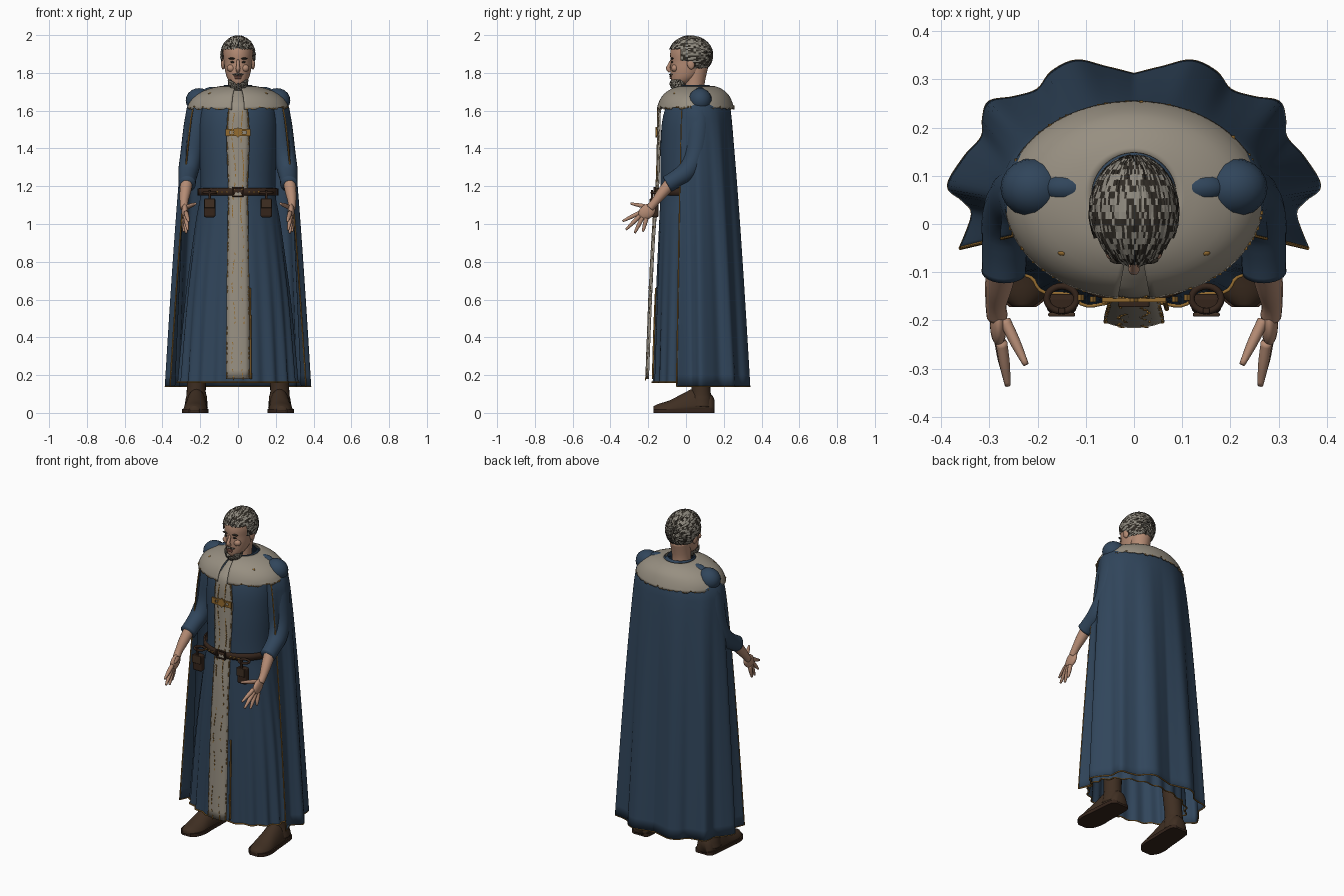
import bpy, bmesh, math, random
from math import sin, cos, pi, radians
from mathutils import Vector as V, Matrix

random.seed(4)
if "Cube" in bpy.data.objects:
    bpy.data.objects.remove(bpy.data.objects["Cube"])


def material(name, r, g, b):
    m = bpy.data.materials.new(name)
    m.use_nodes = True
    m.diffuse_color = (r, g, b, 1)
    m.node_tree.nodes["Principled BSDF"].inputs["Base Color"].default_value = (r, g, b, 1)
    return m


blue = material("blue wool", .03, .06, .105)
fur = material("pale grey fur", .31, .275, .22)
gold = material("gold trim", .3, .15, .03)
boot = material("boot brown", .05, .028, .016)
leather = material("dark leather", .035, .018, .011)
skin = material("skin", .46, .26, .175)
lip = material("lip", .3, .13, .095)
dark_hair = material("dark hair", .03, .025, .019)
grey_hair = material("grey hair", .27, .25, .21)


def finish(name, bm, mats, smooth=True, solid=0):
    bmesh.ops.recalc_face_normals(bm, faces=bm.faces)
    me = bpy.data.meshes.new(name)
    bm.to_mesh(me)
    bm.free()
    for m in mats if isinstance(mats, list) else [mats]:
        me.materials.append(m)
    ob = bpy.data.objects.new(name, me)
    bpy.context.collection.objects.link(ob)
    for p in me.polygons:
        p.use_smooth = smooth
    if solid:
        mod = ob.modifiers.new("thickness", 'SOLIDIFY')
        mod.thickness = solid
        mod.offset = 0
    return ob


def loft(name, rings, mat, closed=True, caps=False, solid=0, smooth=True):
    bm = bmesh.new()
    rows = [[bm.verts.new(p) for p in r] for r in rings]
    n = len(rows[0])
    for a, b in zip(rows, rows[1:]):
        for i in range(n if closed else n - 1):
            j = (i + 1) % n
            bm.faces.new((a[i], a[j], b[j], b[i]))
    if caps:
        bm.faces.new(rows[0])
        bm.faces.new(rows[-1])
    return finish(name, bm, mat, smooth, solid)


def oval(z, rx, ry, cy=0, cx=0, n=48, wave=0, count=20):
    return [V((cx + rx * sin(a) * (1 + wave * cos(count * a)),
               cy - ry * cos(a) * (1 + wave * cos(count * a)), z))
            for a in (2 * pi * i / n for i in range(n))]


def spline(pts, k):
    # Smooth interpolation through equal-length tuples, k samples a span
    out = []
    for i in range(len(pts) - 1):
        q = [pts[max(0, min(len(pts) - 1, i + d))] for d in (-1, 0, 1, 2)]
        for s in range(k):
            t = s / k
            out.append([b + .5 * t * (c - a + t * (2*a - 5*b + 4*c - d + t * (3*(b - c) + d - a)))
                        for a, b, c, d in zip(*q)])
    return out + [list(pts[-1])]


def tube(name, pts, mat, n=12, ref=(1, 0, 0), k=4):
    # Points are (x, y, z, radius)
    pts = spline(pts, k) if k > 1 else pts
    rings = []
    for i, p in enumerate(pts):
        t = (V(pts[min(i + 1, len(pts) - 1)][:3]) - V(pts[max(i - 1, 0)][:3])).normalized()
        u = (V(ref) - t * t.dot(V(ref))).normalized()
        w = t.cross(u)
        rings.append([V(p[:3]) + p[3] * (u * cos(a) + w * sin(a)) for a in (2*pi*j/n for j in range(n))])
    return loft(name, rings, mat, caps=True)


def ball(name, c, r, mat, tilt=0, seg=20):
    bm = bmesh.new()
    m = Matrix.Translation(c) @ Matrix.Rotation(tilt, 4, 'X') @ Matrix.Diagonal((*r, 1))
    bmesh.ops.create_uvsphere(bm, u_segments=seg, v_segments=seg // 2, radius=1, matrix=m)
    return finish(name, bm, mat)


def boxes(name, items, mat, bevel=0):
    # Items are (centre, size, turn about y)
    bm = bmesh.new()
    for c, s, turn in items:
        m = Matrix.Translation(c) @ Matrix.Rotation(turn, 4, 'Y') @ Matrix.Diagonal((*s, 1))
        bmesh.ops.create_cube(bm, size=1, matrix=m)
    if bevel:
        bmesh.ops.bevel(bm, geom=bm.edges[:], offset=bevel, segments=3, affect='EDGES', profile=.5)
    return finish(name, bm, mat, False)


def tufts(name, c, r, keep):
    # Rough strands running front to back, mixed dark and grey
    bm = bmesh.new()
    m = Matrix.Translation(c) @ Matrix.Diagonal((*r, 1)) @ Matrix.Rotation(pi / 2, 4, 'X')
    bmesh.ops.create_uvsphere(bm, u_segments=110, v_segments=26, radius=1, matrix=m)
    for v in bm.verts:
        v.co = V(c) + (v.co - V(c)) * random.uniform(.965, 1.0)
    bmesh.ops.delete(bm, geom=[f for f in bm.faces if not keep(f.calc_center_median())], context='FACES')
    for f in bm.faces:
        f.material_index = int(random.random() < .5)
    return finish(name, bm, [dark_hair, grey_hair], False)


# Robe with folds that deepen toward the hem
robe_shape = [(.16, .31, .195, .025), (.6, .275, .185, .028), (1.0, .225, .172, .03), (1.17, .198, .165, .03),
              (1.4, .205, .17, .035), (1.55, .205, .165, .04), (1.64, .18, .145, .05), (1.695, .1, .1, .058),
              (1.735, .075, .08, .045)]
rows = spline(robe_shape, 5)
loft("robe", [oval(z, rx, ry, cy, n=144, wave=.035 * max(0, 1.1 - z)) for z, rx, ry, cy in rows], blue)
hem = oval(.162, .313, .198, .025, n=144, wave=.033)
tube("robe_hem_trim", [(*p, .004) for p in hem + hem[:1]], gold, 6, (0, 0, 1), 1)

# Cape: a smooth shoulder arc that opens into a fluted hem
half_hem = spline([(0, .31), (.06, .325), (.12, .338), (.17, .315), (.2, .278), (.25, .262), (.3, .253),
                   (.312, .22), (.315, .18), (.35, .14), (.385, .08), (.355, .05), (.335, .02), (.36, -.05)], 5)
last = len(half_hem) - 1


def cape_point(i, z, shrink=1):
    hx, hy = half_hem[abs(i)]
    a = radians(118) * abs(i) / last
    tx, ty = .268 * sin(a) * shrink, .06 + .172 * cos(a) * shrink
    w = max(0, (1.62 - z) / 1.48) ** .75
    return V(((tx + (hx - tx) * w) * (1 if i >= 0 else -1), ty + (hy - ty) * w, z))


span = range(-last, last + 1)
heights = [.14 + 1.48 * i / 24 for i in range(25)]
loft("cape", [[cape_point(i, z) for i in span] for z in heights]
     + [[cape_point(i, 1.66, .9) for i in span], [cape_point(i, 1.69, .7) for i in span]],
     blue, closed=False, solid=.005)
tube("cape_hem_trim", [(*cape_point(i, .141), .004) for i in span], gold, 6, (0, 0, 1), 1)

# Fur collar cape, open at the front, with a ragged lower edge
slit, n = radians(7), 110
angles = [slit + (2 * pi - 2 * slit) * i / n for i in range(n + 1)]
collar = spline([(1.728, .088, .09, .058), (1.714, .15, .13, .055), (1.686, .212, .168, .052),
                 (1.65, .25, .19, .05), (1.612, .266, .203, .05)], 3)
rings = [[V((rx * sin(a), cy - ry * cos(a), z)) for a in angles] for z, rx, ry, cy in collar]
rings[-1] = [p + V((0, 0, random.uniform(-.008, .006))) for p in rings[-1]]
loft("fur_collar", rings, fur, closed=False, solid=.006)
boxes("collar_stitches", [(p * 1.0 + V((0, 0, .004)), (.007, .007, .006), .4)
                          for p in rings[-1] if random.random() < .45], gold)

# Front panel hanging free below the belt
panel = spline([(.18, .062, -.212), (.6, .06, -.196), (.95, .055, -.178), (1.2, .052, -.158), (1.45, .06, -.15),
                (1.6, .052, -.148), (1.66, .035, -.115), (1.71, .02, -.055)], 6)
loft("front_panel", [[V((w * t, y + .012 * abs(t) ** 2, z)) for t in (-1, -.6, -.2, .2, .6, 1)]
                     for z, w, y in panel], fur, closed=False, solid=.008)
stitches = []
fine = spline(panel[:31], 3)
for i, (z, w, y) in enumerate(fine):
    for t in (-.95, -.4, .4, .95):
        if random.random() < .6:
            x = t * w + (.008 * sin(z * 16) if abs(t) < .5 else 0)
            stitches.append(((x, y - .004 + .012 * t * t, z), (.004, .004, .014), random.uniform(-.3, .3)))
boxes("panel_stitches", stitches, gold)
tube("robe_opening_trim", [(.068, -.176, .18, .005), (.066, -.168, .45, .005), (.064, -.16, .66, .004)], gold, 8)

# Breast clasp: star, cross bars and studs
boxes("clasp", [((0, -.158, 1.485), (.04, .008, .04), r) for r in (0, pi / 4)]
      + [((0, -.158, z), (.12, .007, .01), 0) for z in (1.472, 1.498)]
      + [((x, -.157, 1.485), (.022, .01, .036), 0) for x in (-.055, .055)], gold)

# Belt and buckle
loft("belt", [oval(z, .2 + d, .172 + d, .022) for z, d in
              ((1.15, .004), (1.152, .014), (1.188, .014), (1.19, .004))], leather)
boxes("belt_studs", [((x, -.162 + x * x * .8, 1.17), (.009, .012, .009), pi / 4)
                     for x in (-.11, -.085, -.06, .06, .085, .11)], gold)
boxes("buckle", [((x, -.166, 1.17), (.008, .012, .05), 0) for x in (-.028, .028)]
      + [((0, -.166, z), (.06, .012, .008), 0) for z in (1.148, 1.192)], leather, .002)

# Face, neck and hair
head = spline([(1.733, .02, .028, -.038), (1.75, .043, .05, -.026), (1.78, .06, .074, -.006), (1.82, .07, .089, .007),
               (1.86, .075, .099, .018), (1.9, .079, .104, .02), (1.94, .075, .098, .022), (1.97, .058, .078, .025),
               (1.986, .025, .04, .025)], 3)
loft("head", [oval(*r, n=32) for r in head], skin, caps=True)
tube("neck", [(0, .045, 1.66, .056), (0, .045, 1.74, .053), (0, .058, 1.84, .06)], skin, 24)
tube("nose", [(0, -.076, 1.868, .007), (0, -.09, 1.838, .009), (0, -.094, 1.822, .012), (0, -.082, 1.808, .01)], skin)
ball("lower_lip", (0, -.08, 1.772), (.02, .007, .005), lip)
ball("upper_lip", (0, -.082, 1.781), (.021, .006, .004), lip)
tufts("hair", (0, .025, 1.894), (.095, .12, .106),
      lambda p: p.z > (1.925 if p.y < -.035 else 1.865 if p.y < .015 else 1.825 if p.y < .07 else 1.805))
tufts("beard", (0, -.042, 1.76), (.055, .048, .062), lambda p: p.z < 1.764 - 3 * max(0, -p.y - .08))
tufts("moustache", (0, -.07, 1.791), (.03, .02, .007), lambda p: p.y < -.07)

for s, side in ((1, "left"), (-1, "right")):
    def at(*pts):
        return [(s * p[0], *p[1:]) for p in pts]

    def one(x, y, z):
        return (s * x, y, z)

    # Eyes, brows, ears
    ball(side + "_eye", one(.029, -.074, 1.857), (.012, .005, .005), dark_hair)
    ball(side + "_brow", one(.031, -.074, 1.876), (.02, .009, .005), dark_hair)
    ball(side + "_cheek", one(.035, -.06, 1.825), (.024, .018, .02), skin)
    ball(side + "_ear", one(.079, .025, 1.848), (.011, .02, .03), skin, .2)
    # Shoulders that rise through the fur
    ball(side + "_shoulder", one(.207, .075, 1.655), (.07, .062, .064), blue)
    ball(side + "_shoulder_strap", one(.135, .075, 1.685), (.06, .034, .041), blue)
    # Sleeve, forearm and hand
    tube(side + "_sleeve", at((.2, .07, 1.66, .06), (.217, .065, 1.52, .07), (.245, .05, 1.37, .06),
                              (.262, .01, 1.285, .054), (.268, -.05, 1.24, .047), (.27, -.1, 1.21, .046)), blue, 24)
    tube(side + "_forearm", at((.27, -.07, 1.23, .034), (.28, -.125, 1.165, .029), (.286, -.165, 1.115, .022),
                               (.284, -.19, 1.085, .022)), skin, 16)
    ball(side + "_palm", one(.281, -.207, 1.065), (.018, .05, .038), skin, .65)
    for finger, knuckle, tip in (("index", (.275, -.245, 1.06), (.262, -.335, 1.015)),
                                 ("middle", (.278, -.242, 1.045), (.266, -.318, .97)),
                                 ("ring", (.281, -.23, 1.035), (.274, -.272, .952)),
                                 ("little", (.285, -.21, 1.03), (.287, -.228, .96)),
                                 ("thumb", (.268, -.2, 1.09), (.224, -.292, 1.108))):
        mid = [(a + b) / 2 for a, b in zip(knuckle, tip)]
        tube(f"{side}_{finger}_finger", at((*knuckle, .012), (*mid, .011), (*tip, .006)), skin, 10)
    # Pouch with ring and flap
    boxes(side + "_pouch", [(one(.15, -.165, 1.085), (.062, .04, .1), 0)], leather, .012)
    boxes(side + "_pouch_flap", [(one(.15, -.188, 1.11), (.056, .008, .05), 0)], boot, .003)
    ring = oval(1.165, .031, .026, -.155, s * .15, 24)
    tube(side + "_pouch_ring", [(*p, .007) for p in ring + ring[:1]], leather, 8, (0, 0, 1), 1)
    boxes(side + "_pouch_strap", [(one(.15, -.18, 1.14), (.014, .012, .08), 0)], leather, .003)
    # Trim down the open cape edge, and a collar button
    tube(side + "_cape_edge_trim", [(*cape_point(s * last, z), .004) for z in heights], gold, 6, k=1)
    ball(side + "_collar_button", one(.148, -.06, 1.689), (.01, .006, .007), gold)
    # Boot: shaft, foot and flat sole
    tube(side + "_boot_shaft", at((.222, .08, .03, .062), (.22, .08, .08, .056), (.22, .078, .15, .05),
                                  (.2, .06, .5, .06)), boot, 20)
    foot = spline([(.15, .03, .06), (.13, .052, .09), (.05, .058, .12), (-.02, .06, .09), (-.09, .064, .055),
                   (-.145, .05, .038), (-.172, .022, .025)], 3)
    loft(side + "_boot_foot", [[V((s * (.222 - .05 * y) + w * cos(a), y, max(.01, .01 + h * sin(a))))
                                for a in (pi * i / 12 for i in range(13))] for y, w, h in foot], boot, caps=True)
    outline = [(y, w) for y, w, h in foot]
    loft(side + "_boot_sole", [[V((s * (.222 - .05 * y) + d * (w + .006), y, z)) for y, w in outline for d in (1,)]
                               + [V((s * (.222 - .05 * y) - (w + .006), y, z)) for y, w in reversed(outline)]
                               for z, d in ((0, 1), (.02, 1))], leather, caps=True, smooth=False)
